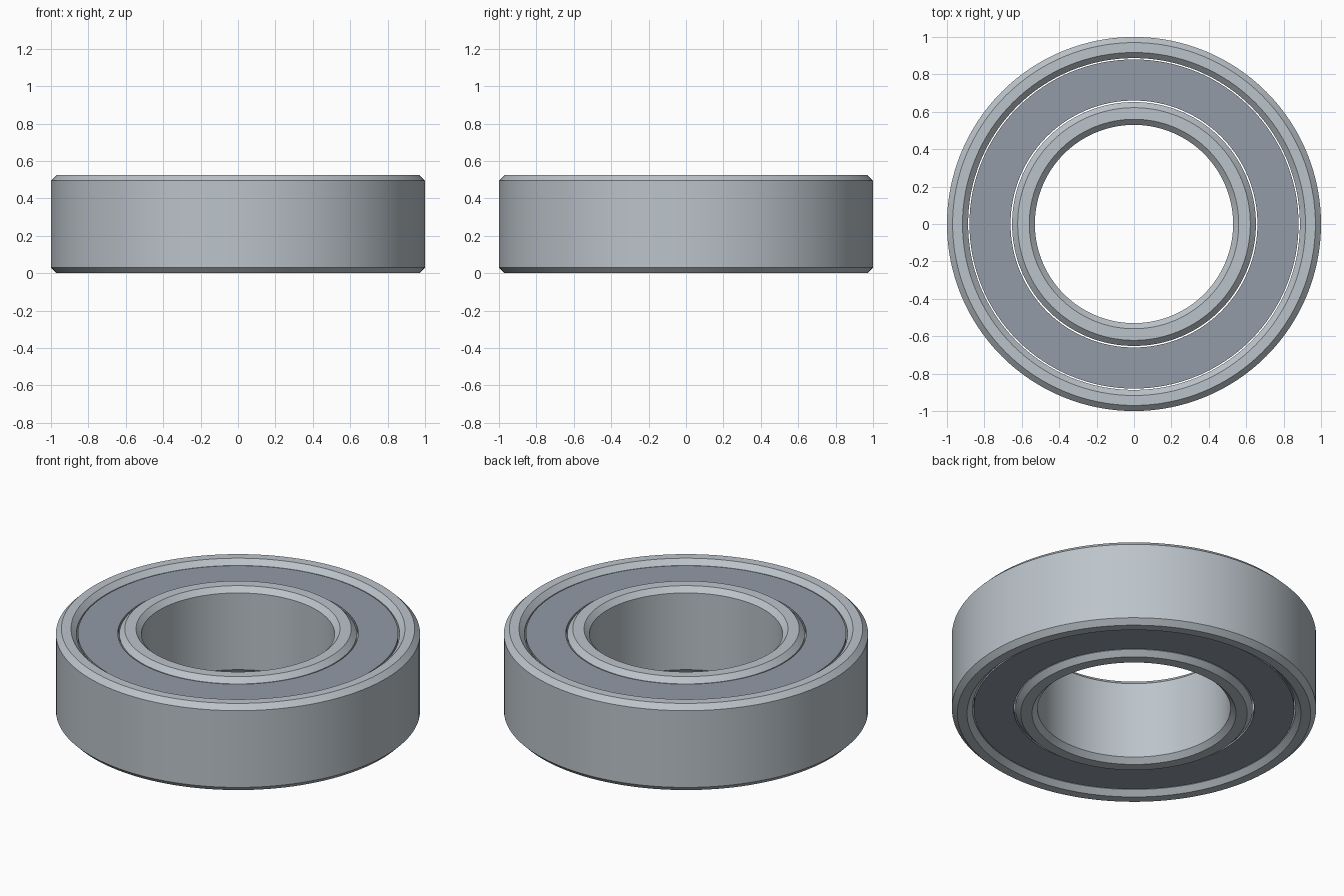
import bpy, bmesh, math

if "Cube" in bpy.data.objects:
    bpy.data.objects.remove(bpy.data.objects["Cube"])

SEGMENTS = 128
HEIGHT = 0.525
CHAMFER = 0.03


def material(name, color):
    mat = bpy.data.materials.new(name)
    mat.diffuse_color = (*color, 1)
    mat.use_nodes = True
    mat.node_tree.nodes["Principled BSDF"].inputs["Base Color"].default_value = mat.diffuse_color
    return mat


steel = material("pale_steel", (0.50, 0.55, 0.59))
seal_grey = material("blue_grey_seal", (0.29, 0.325, 0.385))


def lathe(name, profile, mat):
    """Spin a closed (radius, z) profile around the z axis."""
    bm = bmesh.new()
    rings = []
    for i in range(SEGMENTS):
        a = 2 * math.pi * i / SEGMENTS
        rings.append([bm.verts.new((r * math.cos(a), r * math.sin(a), z))
                      for r, z in profile])
    n = len(profile)
    for i in range(SEGMENTS):
        a, b = rings[i], rings[(i + 1) % SEGMENTS]
        for j in range(n):
            k = (j + 1) % n
            bm.faces.new((a[j], b[j], b[k], a[k]))
    bmesh.ops.recalc_face_normals(bm, faces=bm.faces)
    mesh = bpy.data.meshes.new(name)
    bm.to_mesh(mesh)
    bm.free()
    mesh.materials.append(mat)
    obj = bpy.data.objects.new(name, mesh)
    bpy.context.collection.objects.link(obj)
    bpy.ops.object.select_all(action='DESELECT')
    obj.select_set(True)
    bpy.context.view_layer.objects.active = obj
    bpy.ops.object.shade_smooth_by_angle(angle=math.radians(30))
    return obj


def chamfered_ring(r0, r1, z0, z1, c):
    """Rectangular ring section with all four corners cut."""
    return [(r0, z0 + c), (r0 + c, z0), (r1 - c, z0), (r1, z0 + c),
            (r1, z1 - c), (r1 - c, z1), (r0 + c, z1), (r0, z1 - c)]


# Outer and inner races
lathe("outer_race", chamfered_ring(0.887, 1.0, 0, HEIGHT, CHAMFER), steel)
lathe("inner_race", chamfered_ring(0.53, 0.652, 0, HEIGHT, CHAMFER), steel)

# Flat seals, slightly recessed on both faces with a fine gap to the races
for name, z in (("lower_seal", 0.028), ("upper_seal", HEIGHT - 0.058)):
    lathe(name, [(0.66, z), (0.88, z), (0.88, z + 0.03), (0.66, z + 0.03)],
          seal_grey)
